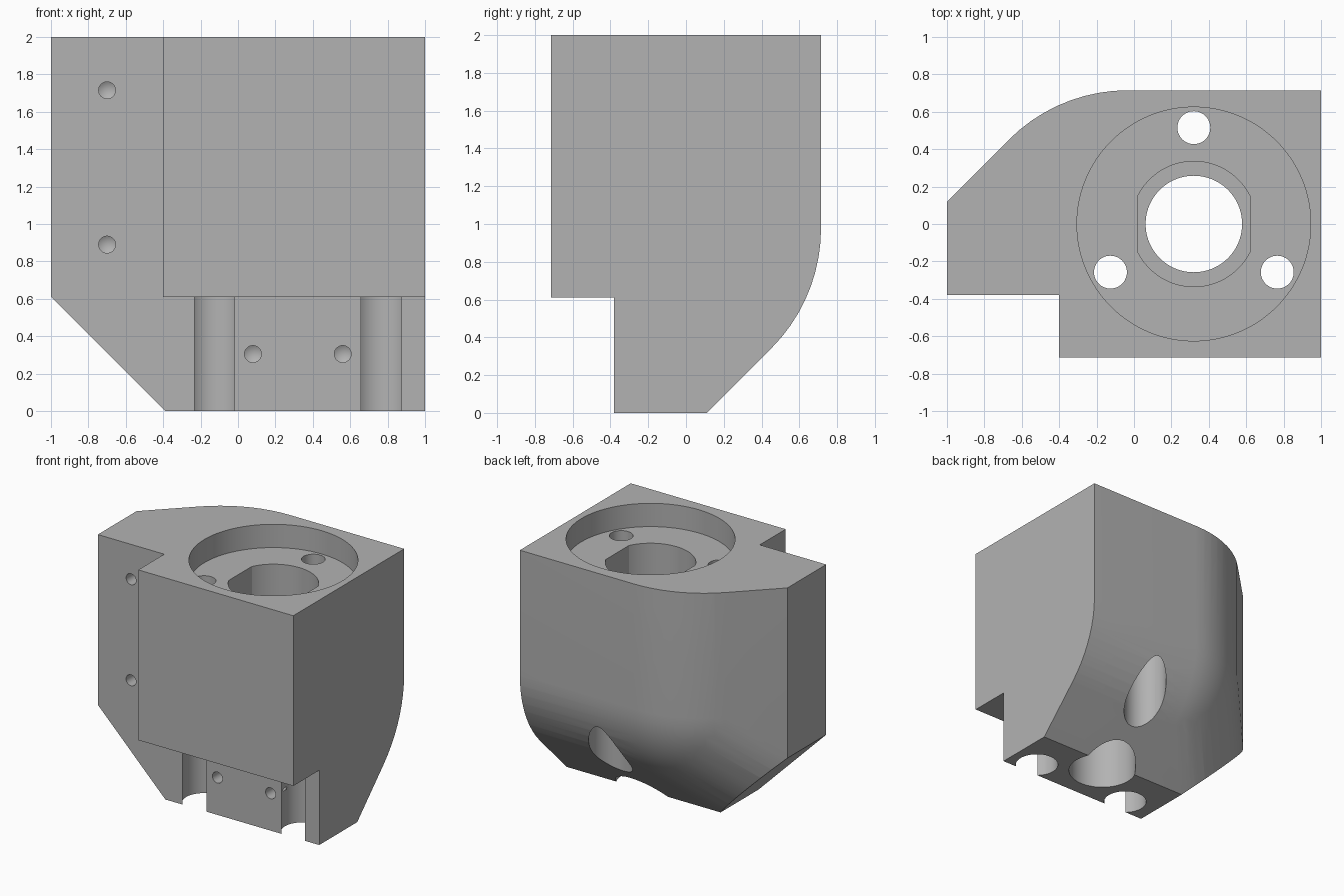
import bpy, bmesh, math
from mathutils import Vector, Matrix

if "Cube" in bpy.data.objects:
    bpy.data.objects.remove(bpy.data.objects["Cube"])

grey = bpy.data.materials.new("plain_grey")
grey.use_nodes = True
grey.diffuse_color = (0.45, 0.45, 0.45, 1)
grey.node_tree.nodes["Principled BSDF"].inputs["Base Color"].default_value = (0.45, 0.45, 0.45, 1)

BACK = 0.715      # half depth
STEP = 0.61       # height of the overhang
FACE = -0.38      # recessed front face
BLEND = 0.9       # radius of the rounded back corner
BORE_X = 0.32


def finish(name, bm):
    bmesh.ops.recalc_face_normals(bm, faces=bm.faces)
    mesh = bpy.data.meshes.new(name)
    bm.to_mesh(mesh)
    bm.free()
    mesh.materials.append(grey)
    obj = bpy.data.objects.new(name, mesh)
    bpy.context.collection.objects.link(obj)
    return obj


def prism(name, points, direction):
    bm = bmesh.new()
    face = bm.faces.new([bm.verts.new(p) for p in points])
    grown = bmesh.ops.extrude_face_region(bm, geom=[face])["geom"]
    verts = [g for g in grown if isinstance(g, bmesh.types.BMVert)]
    bmesh.ops.translate(bm, verts=verts, vec=direction)
    return finish(name, bm)


def box(name, x0, x1, y0, y1, z0, z1):
    base = [(x0, y0, z0), (x1, y0, z0), (x1, y1, z0), (x0, y1, z0)]
    return prism(name, base, (0, 0, z1 - z0))


def cylinder(name, x, y, z0, z1, r, flat=None, segments=96):
    """Upright cylinder, optionally flattened on both x sides."""
    bm = bmesh.new()
    bmesh.ops.create_cone(bm, cap_ends=True, segments=segments, radius1=r, radius2=r, depth=z1 - z0,
                          matrix=Matrix.Translation((x, y, (z0 + z1) / 2)))
    if flat:
        for side in (-1, 1):
            cut = bmesh.ops.bisect_plane(bm, geom=bm.verts[:] + bm.edges[:] + bm.faces[:],
                                         plane_co=(x + side * flat, 0, 0),
                                         plane_no=(side, 0, 0), clear_outer=True)
            edges = [g for g in cut["geom_cut"] if isinstance(g, bmesh.types.BMEdge)]
            bmesh.ops.holes_fill(bm, edges=edges)
    return finish(name, bm)


def drill(name, x, z, depth, r=0.045):
    """Pilot hole with a pointed end, going in from the recessed front face."""
    bm = bmesh.new()
    into = Matrix.Rotation(-math.pi / 2, 4, 'X')
    start = FACE - 0.1
    bmesh.ops.create_cone(bm, cap_ends=True, segments=32, radius1=r, radius2=r, depth=depth + 0.1,
                          matrix=Matrix.Translation((x, start + (depth + 0.1) / 2, z)) @ into)
    tip = max(bm.faces, key=lambda f: f.calc_center_median().y)
    for v in bmesh.ops.poke(bm, faces=[tip])["verts"]:
        v.co.y += r * 0.6
    return finish(name, bm)


def combine(target, tool, operation='DIFFERENCE'):
    mod = target.modifiers.new("cut", 'BOOLEAN')
    mod.operation, mod.object, mod.solver = operation, tool, 'EXACT'
    bpy.context.view_layer.objects.active = target
    bpy.ops.object.modifier_apply(modifier=mod.name)
    bpy.data.objects.remove(tool)


# Main block with the sloped lower corner
body = prism("housing_body",
             [(-1, -BACK, 2), (-1, -BACK, STEP), (STEP - 1, -BACK, 0), (1, -BACK, 0), (1, -BACK, 2)],
             (0, 2 * BACK + 0.2, 0))

# Rounded back: a ball swept along the three edges that meet at the back corner
cy = BACK - BLEND
centre = Vector((cy - 1.12 + BLEND * math.sqrt(2), cy, cy - 0.11 + BLEND * math.sqrt(2)))
bm = bmesh.new()
for way in [(0, 0, 0), (8, 0, 0), (0, 0, 8), (-8, -8, -8)]:
    bmesh.ops.create_uvsphere(bm, u_segments=72, v_segments=36, radius=BLEND,
                              matrix=Matrix.Translation(centre + Vector(way)))
# Only the part of each ball that faces the back is needed
hull_in = bm.verts[:]
result = bmesh.ops.convex_hull(bm, input=hull_in)
inner = {g for key in ("geom_interior", "geom_unused") for g in result[key]
         if isinstance(g, bmesh.types.BMVert)}
bmesh.ops.delete(bm, geom=list(inner), context='VERTS')
on_hull = {g for g in result["geom"] if isinstance(g, bmesh.types.BMFace) and g.is_valid}
bmesh.ops.delete(bm, geom=[f for f in bm.faces if f not in on_hull], context='FACES')
combine(body, finish("rounded_back", bm), 'INTERSECT')

# Side rebate and lower front rebate
combine(body, box("side_rebate", -2, -0.4, -2, FACE, -1, 3))
combine(body, box("lower_rebate", -2, 2, -2, FACE, -1, STEP))

# Central socket: wide recess, flat-sided pocket and through bore
combine(body, cylinder("wide_recess", BORE_X, 0, 1.81, 2.2, 0.625, segments=128))
combine(body, cylinder("flat_pocket", BORE_X, 0, 1.0, 1.95, 0.335, flat=0.3))
combine(body, cylinder("through_bore", BORE_X, 0, -0.3, 1.9, 0.258))

# Three screw holes, widened from below
for angle in (90, 210, 330):
    x = BORE_X + 0.515 * math.cos(math.radians(angle))
    y = 0.515 * math.sin(math.radians(angle))
    combine(body, cylinder("screw_hole", x, y, -0.3, 1.95, 0.088, segments=48))
    combine(body, cylinder("screw_head_well", x, y, -0.25, 1.5, 0.163, segments=64))

# Pilot holes in the recessed front face
for x, z, depth in [(-0.7, 1.715, 0.3), (-0.7, 0.89, 0.3), (0.08, 0.305, 0.15), (0.56, 0.305, 0.15)]:
    combine(body, drill("pilot_hole", x, z, depth))

bpy.ops.object.select_all(action='DESELECT')
body.select_set(True)
bpy.context.view_layer.objects.active = body
bpy.ops.object.shade_smooth_by_angle(angle=math.radians(25))
